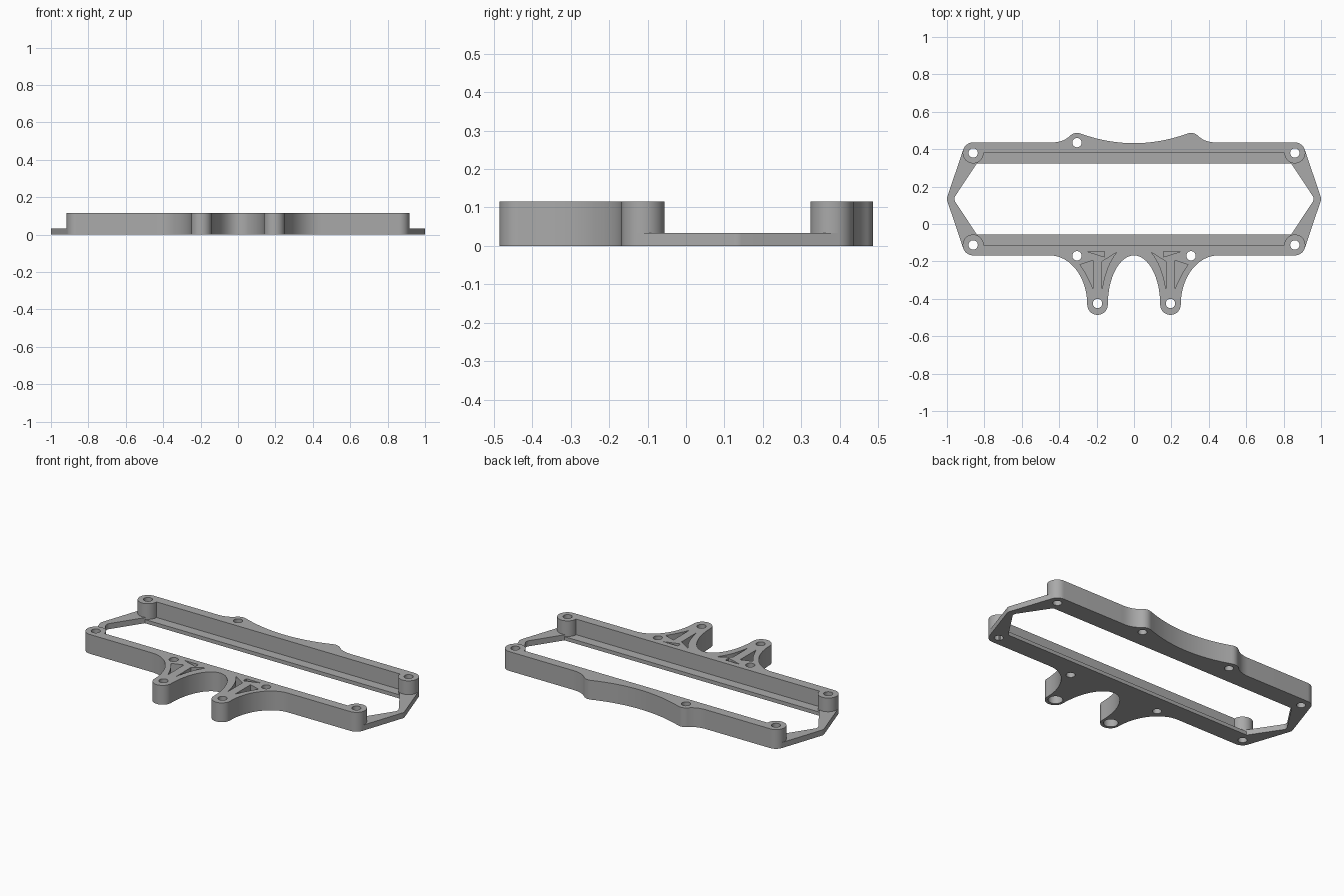
import bpy
import bmesh
from math import sin, cos, radians

cube = bpy.data.objects.get("Cube")
if cube:
    bpy.data.objects.remove(cube, do_unlink=True)

grey = bpy.data.materials.new("plain grey")
grey.use_nodes = True
grey.diffuse_color = (0.4, 0.4, 0.4, 1)
grey.node_tree.nodes["Principled BSDF"].inputs["Base Color"].default_value = (0.4, 0.4, 0.4, 1)

TALL, PLATE, LEDGE, FLOOR = 0.115, 0.033, 0.022, 0.02
BACK_Y, FRONT_Y, MID_Y = 0.38, -0.112, 0.134
BOSS_X, BOSS_R = 0.86, 0.056
FOOT_X, FOOT_Y, FOOT_R = 0.195, -0.431, 0.055


def arc(cx, cy, rx, ry, start, end, n=16):
    """Points along an elliptical arc, angles in degrees."""
    angles = [radians(start + (end - start) * i / n) for i in range(n + 1)]
    return [(cx + rx * cos(a), cy + ry * sin(a)) for a in angles]


def bend(a, b, c, n=12):
    """Quadratic curve from a to c, pulled towards b."""
    return [tuple((1 - t) ** 2 * p + 2 * t * (1 - t) * q + t * t * r
                  for p, q, r in zip(a, b, c)) for t in [i / n for i in range(n + 1)]]


def mirrored(half):
    """Close a right-hand outline with its reflection in x."""
    return half + [(-x, y) for x, y in reversed(half) if x > 0.0001]


def prism(name, outline, z0, z1):
    bm = bmesh.new()
    face = bm.faces.new([bm.verts.new((x, y, z0)) for x, y in outline])
    bmesh.ops.remove_doubles(bm, verts=bm.verts[:], dist=0.0002)
    top = bmesh.ops.extrude_face_region(bm, geom=bm.faces[:])["geom"]
    for v in top:
        if isinstance(v, bmesh.types.BMVert):
            v.co.z = z1
    bmesh.ops.recalc_face_normals(bm, faces=bm.faces[:])
    mesh = bpy.data.meshes.new(name)
    bm.to_mesh(mesh)
    bm.free()
    mesh.materials.append(grey)
    obj = bpy.data.objects.new(name, mesh)
    bpy.context.scene.collection.objects.link(obj)
    return obj


def combine(body, other, operation):
    """Apply a boolean and discard the second solid."""
    mod = body.modifiers.new("combine", 'BOOLEAN')
    mod.operation, mod.solver, mod.object = operation, 'EXACT', other
    bpy.context.view_layer.update()
    graph = bpy.context.evaluated_depsgraph_get()
    mesh = bpy.data.meshes.new_from_object(body.evaluated_get(graph))
    body.modifiers.clear()
    body.data = mesh
    bpy.data.objects.remove(other, do_unlink=True)


def cut(body, outline, z0, z1):
    cutter = prism("cutter", outline, z0, z1)
    cutter.hide_render = True
    combine(body, cutter, 'DIFFERENCE')


# Low base plate with pointed ends
boss_edge = arc(BOSS_X, BACK_Y, BOSS_R, BOSS_R, 18.6, 18.6, 1)[0]
end_half = [(0, 0.41), (BOSS_X, 0.41), boss_edge]
end_half += arc(0.965, MID_Y, 0.035, 0.035, 18.6, -18.6, 8)
end_half += [(x, 2 * MID_Y - y) for x, y in reversed(end_half[:3])]
frame = prism("mounting_frame", mirrored(end_half), 0, PLATE)

# Main opening
window = [(0, 0.385), (0.80, 0.385)] + arc(0.93, MID_Y, 0.03, 0.03, 33, -33, 8)
window += [(x, 2 * MID_Y - y) for x, y in reversed(window[:2])]
cut(frame, mirrored(window), -0.1, 0.3)

# Thin ledges inside both rails
for y0, y1 in ((0.323, 0.4), (-0.132, -0.055)):
    ledge = prism("ledge", [(-0.85, y0), (0.85, y0), (0.85, y1), (-0.85, y1)], 0, LEDGE)
    combine(frame, ledge, 'UNION')

# Back rail with two bumps and end bosses
back = bend((0, 0.432), (0.144, 0.432), (0.287, 0.484))
back += arc(0.305, 0.435, 0.052, 0.052, 110, 45, 10)
back += bend((0.342, 0.472), (0.378, 0.436), (0.44, 0.436))
back += arc(BOSS_X, BACK_Y, BOSS_R, BOSS_R, 90, -180, 36) + [(0, BACK_Y)]
combine(frame, prism("back_rail", mirrored(back), 0, TALL), 'UNION')

# Front rail with two legs and end bosses
front = arc(0, FOOT_Y, FOOT_X - FOOT_R, FRONT_Y - BOSS_R - FOOT_Y, 90, 0)
front += arc(FOOT_X, FOOT_Y, FOOT_R, FOOT_R, -180, 0, 24)
front += arc(0.45, FOOT_Y, 0.45 - FOOT_X - FOOT_R, FRONT_Y - BOSS_R - FOOT_Y, 180, 90)
front += arc(BOSS_X, FRONT_Y, BOSS_R, BOSS_R, -90, 180, 36) + [(0, FRONT_Y)]
combine(frame, prism("front_rail", mirrored(front), 0, TALL), 'UNION')

# Blind lightening pockets in the legs
pockets = [
    [(0.254, -0.146), (0.158, -0.146), (0.158, -0.176)],
    [(0.22, -0.195)] + bend((0.22, -0.345), (0.25, -0.27), (0.288, -0.218), 8),
    [(0.17, -0.2)] + bend((0.17, -0.345), (0.15, -0.22), (0.093, -0.152), 8),
]
for side in (-1, 1):
    for pocket in pockets:
        cut(frame, [(side * x, y) for x, y in pocket], FLOOR, 0.3)

    # Screw holes, and wider recesses under the feet
    for x, y in ((BOSS_X, BACK_Y), (BOSS_X, FRONT_Y), (0.305, 0.435),
                 (0.305, -0.17), (FOOT_X, -0.425)):
        cut(frame, arc(side * x, y, 0.025, 0.025, 0, 345, 23), -0.1, 0.3)
    cut(frame, arc(side * FOOT_X, -0.428, 0.04, 0.04, 0, 348, 29), -0.1, 0.08)

# Smooth curved walls, keep crisp rims
bpy.ops.object.select_all(action='DESELECT')
frame.select_set(True)
bpy.context.view_layer.objects.active = frame
bpy.ops.object.shade_smooth_by_angle(angle=radians(30))
